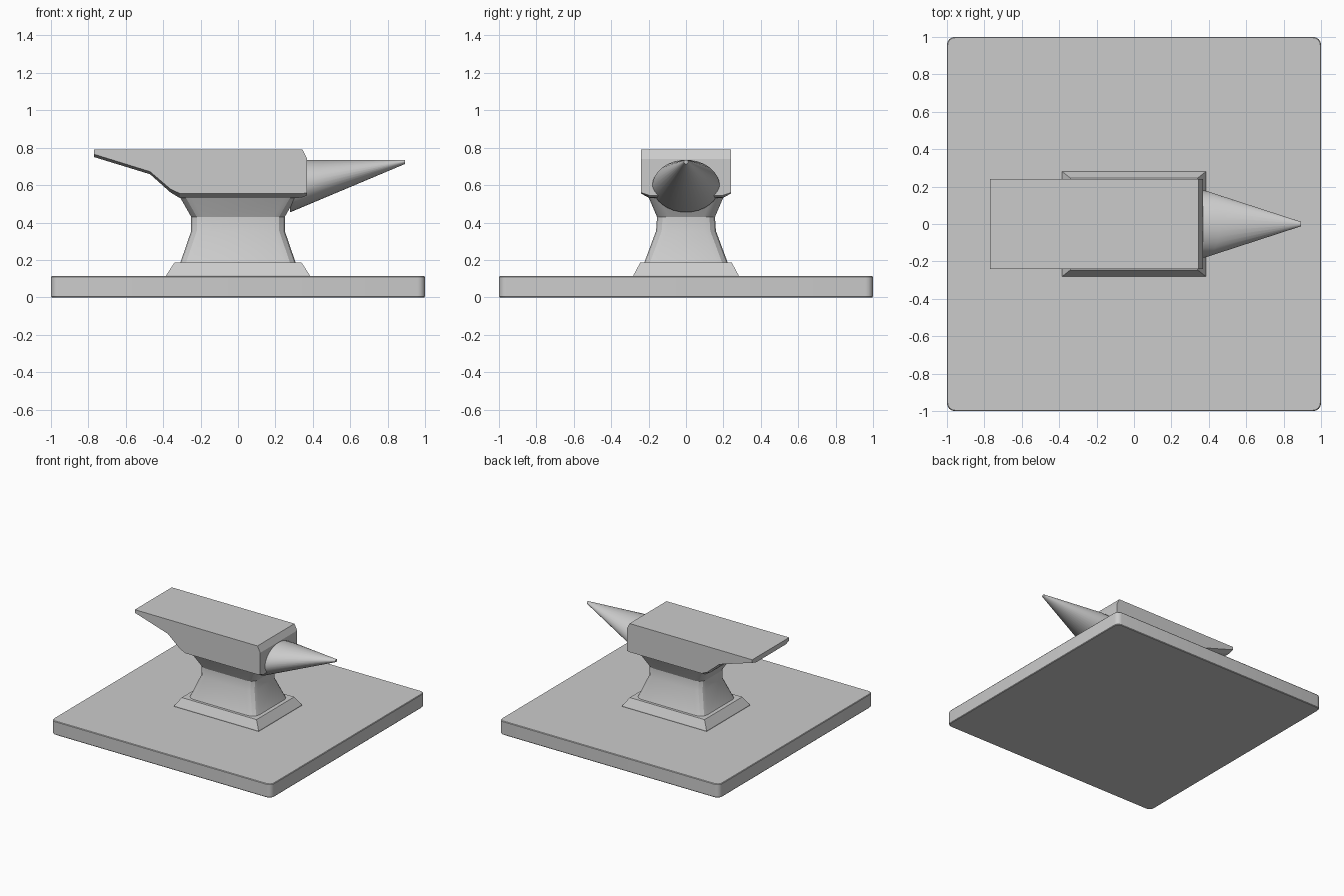
import bpy
import math

if "Cube" in bpy.data.objects:
    bpy.data.objects.remove(bpy.data.objects["Cube"])


def loft(name, rings):
    """Skin a list of equal-length closed rings and cap both ends."""
    n = len(rings[0])
    verts = [p for ring in rings for p in ring]
    faces = [[r * n + i, r * n + (i + 1) % n, (r + 1) * n + (i + 1) % n, (r + 1) * n + i]
             for r in range(len(rings) - 1) for i in range(n)]
    faces += [list(range(n))[::-1], [(len(rings) - 1) * n + i for i in range(n)]]
    mesh = bpy.data.meshes.new(name)
    mesh.from_pydata(verts, [], faces)
    mesh.update()
    obj = bpy.data.objects.new(name, mesh)
    bpy.context.collection.objects.link(obj)
    return obj


def rounded_rect(hx, hy, z, r, seg=4):
    """Rounded rectangle ring; r = 0 gives sharp corners."""
    if r == 0:
        return [(-hx, -hy, z), (hx, -hy, z), (hx, hy, z), (-hx, hy, z)]
    ring = []
    for k, (sx, sy) in enumerate([(1, 1), (-1, 1), (-1, -1), (1, -1)]):
        for i in range(seg + 1):
            a = math.pi / 2 * (k + i / seg)
            ring.append((sx * (hx - r) + r * math.cos(a), sy * (hy - r) + r * math.sin(a), z))
    return ring


def smooth(obj, angle):
    bpy.ops.object.select_all(action='DESELECT')
    obj.select_set(True)
    bpy.context.view_layer.objects.active = obj
    bpy.ops.object.shade_smooth_by_angle(angle=math.radians(angle))


# Base plate with rounded corners and a softened rim
plate = loft("base_plate", [rounded_rect(h, h, z, 0.04) for h, z in
                            [(0.996, 0), (1, 0.005), (1, 0.108), (0.996, 0.113)]])
smooth(plate, 30)

# Stepped foot
loft("foot", [rounded_rect(hx, hy, z, 0) for hx, hy, z in
              [(0.385, 0.28, 0.105), (0.383, 0.28, 0.12), (0.34, 0.245, 0.185)]])

# Waist, flared at both ends
waist = loft("waist", [rounded_rect(hx, hy, z, r, 3) for hx, hy, z, r in
                       [(0.31, 0.225, 0.18, 0.06), (0.25, 0.16, 0.355, 0.06),
                        (0.25, 0.155, 0.43, 0.06), (0.31, 0.20, 0.535, 0.06)]])
smooth(waist, 25)

# Body and heel: sections along x (x, top, side bottom, underside)
W, U = 0.24, 0.195
sections = [(-0.77, 0.79, 0.765, 0.75), (-0.47, 0.79, 0.672, 0.658),
            (-0.36, 0.79, 0.578, 0.56), (-0.31, 0.79, 0.555, 0.53),
            (0.31, 0.79, 0.555, 0.53), (0.345, 0.79, 0.555, 0.535),
            (0.37, 0.74, 0.56, 0.545)]
loft("body", [[(x, W, t), (x, W, s), (x, U, u), (x, -U, u), (x, -W, s), (x, -W, t)][::-1]
              for x, t, s, u in sections])


# Horn: slanted cone with a level top line
def horn_ring(cx, cz, ry, rz, lean):
    return [(cx + lean * math.sin(a), ry * math.cos(a), cz + rz * math.sin(a))
            for a in (2 * math.pi * i / 32 for i in range(32))]


horn = loft("horn", [horn_ring(0.279, 0.595, 0.18, 0.14, 0),
                     horn_ring(0.37, 0.595, 0.18, 0.14, 0.09),
                     horn_ring(0.893, 0.724, 0.012, 0.011, 0)])
smooth(horn, 30)
